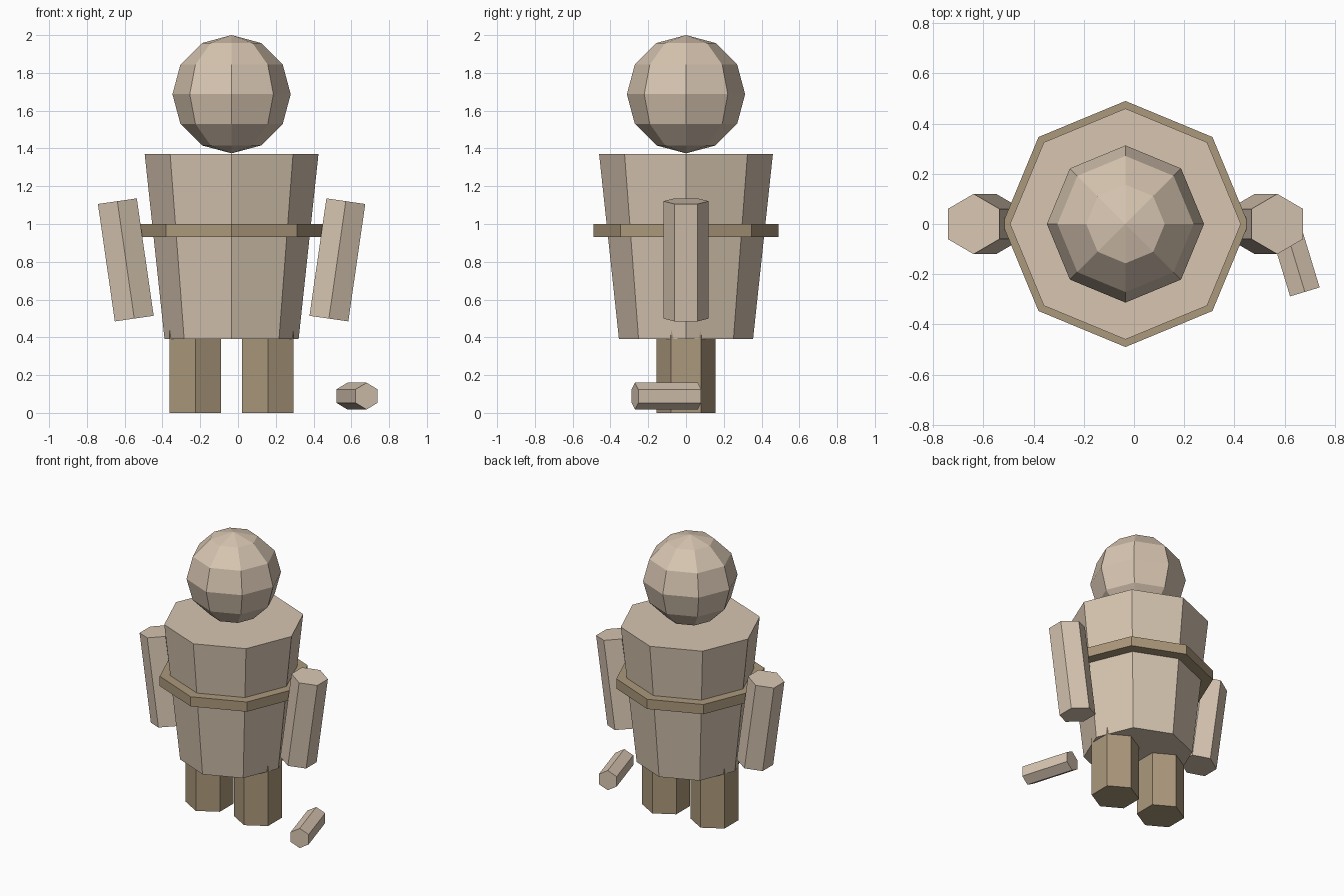
import bpy
from math import radians

cube = bpy.data.objects.get("Cube")
if cube:
    bpy.data.objects.remove(cube, do_unlink=True)


def material(name, rgb):
    mat = bpy.data.materials.new(name)
    mat.use_nodes = True
    color = (*rgb, 1.0)
    mat.diffuse_color = color
    mat.node_tree.nodes["Principled BSDF"].inputs["Base Color"].default_value = color
    return mat


SKIN = material("pale beige", (0.68, 0.56, 0.44))
BROWN = material("tan brown", (0.41, 0.315, 0.2))
AXIS = -0.034  # the body stands slightly off centre


def finish(name, mat):
    obj = bpy.context.object
    obj.name = name
    obj.data.materials.append(mat)
    bpy.ops.object.shade_flat()


def prism(name, mat, sides, r_bottom, r_top, height, center, rotation=(0, 0, 0)):
    bpy.ops.mesh.primitive_cone_add(
        vertices=sides, radius1=r_bottom, radius2=r_top, depth=height,
        location=center, rotation=[radians(a) for a in rotation])
    finish(name, mat)


# Head
bpy.ops.mesh.primitive_uv_sphere_add(
    segments=8, ring_count=6, radius=0.313, location=(AXIS, 0, 1.687))
finish("head", SKIN)

# Torso and belt
prism("torso", SKIN, 8, 0.355, 0.46, 0.98, (AXIS, 0, 0.88))
prism("belt", BROWN, 8, 0.49, 0.49, 0.07, (AXIS, 0, 0.965))

# Arms lean outward at the top, legs reach into the torso
for side, label in ((1, "left"), (-1, "right")):
    prism(label + "_arm", SKIN, 6, 0.12, 0.12, 0.628,
          (AXIS + side * 0.56, 0, 0.81), (0, side * 8.2, 0))
    prism(label + "_leg", BROWN, 6, 0.157, 0.157, 0.59,
          (AXIS + side * 0.192, 0, 0.295))

# Loose stick lying beside the left foot
prism("stick", SKIN, 6, 0.071, 0.071, 0.348, (0.63, -0.104, 0.089), (90, 0, 16.9))
